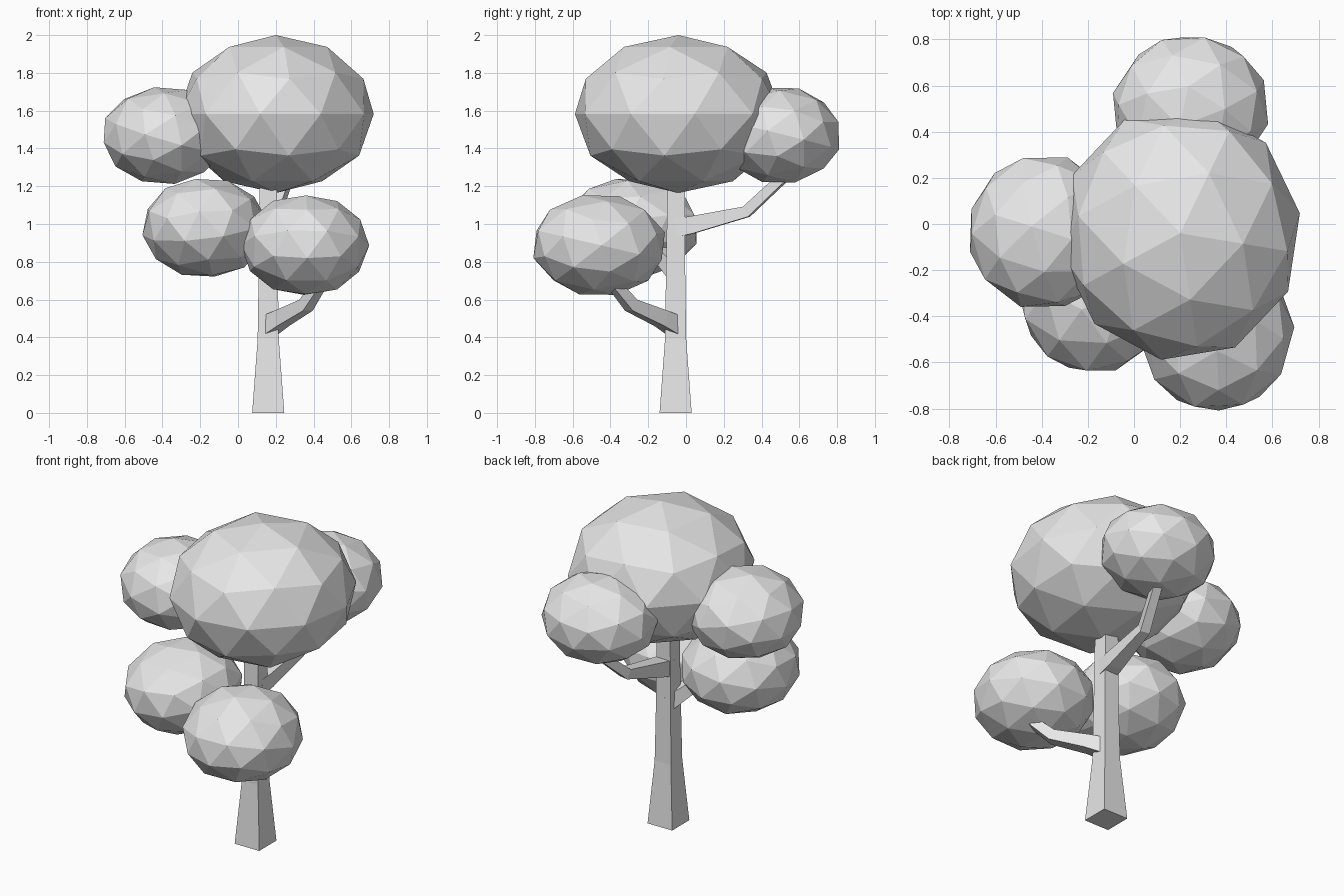
import bpy
import bmesh
from math import radians
from mathutils import Vector, Matrix, Euler

cube = bpy.data.objects.get("Cube")
if cube:
    bpy.data.objects.remove(cube, do_unlink=True)

# One plain material
grey = bpy.data.materials.new("plain_grey")
grey.use_nodes = True
colour = (0.8, 0.8, 0.8, 1.0)
grey.diffuse_color = colour
grey.node_tree.nodes["Principled BSDF"].inputs["Base Color"].default_value = colour


def add_object(name, bm):
    bmesh.ops.recalc_face_normals(bm, faces=bm.faces)
    mesh = bpy.data.meshes.new(name)
    bm.to_mesh(mesh)
    bm.free()
    mesh.materials.append(grey)
    obj = bpy.data.objects.new(name, mesh)
    bpy.context.collection.objects.link(obj)
    return obj


def limb(name, path):
    """Square tube through (x, y, z, half width) points."""
    bm = bmesh.new()
    points = [Vector(p[:3]) for p in path]
    rings = []
    for i, p in enumerate(points):
        ahead = points[min(i + 1, len(points) - 1)]
        behind = points[max(i - 1, 0)]
        along = (ahead - behind).normalized()
        side = along.cross(Vector((0, 0, 1)))
        side = side.normalized() if side.length > 0.1 else Vector((1, 0, 0))
        rise = side.cross(along)
        r = path[i][3]
        rings.append([bm.verts.new(p + side * a * r + rise * b * r)
                      for a, b in ((-1, -1), (1, -1), (1, 1), (-1, 1))])
    for low, high in zip(rings, rings[1:]):
        for k in range(4):
            n = (k + 1) % 4
            bm.faces.new((low[k], low[n], high[n], high[k]))
    bm.faces.new(rings[0])
    bm.faces.new(rings[-1])
    return add_object(name, bm)


def leaf_clump(name, centre, radii, turn):
    """Faceted ball, turned and then squashed."""
    bm = bmesh.new()
    bmesh.ops.create_icosphere(bm, subdivisions=2, radius=1)
    spin = Euler([radians(a) for a in turn]).to_matrix().to_4x4()
    squash = Matrix.Diagonal((*radii, 1))
    bm.transform(Matrix.Translation(centre) @ squash @ spin)
    return add_object(name, bm)


# Trunk and branches
limb("trunk", [(0.16, -0.055, 0, 0.085), (0.16, -0.055, 0.39, 0.056),
               (0.16, -0.055, 0.8, 0.05), (0.16, -0.05, 1.3, 0.046)])
limb("front_branch", [(0.16, -0.055, 0.46, 0.05), (0.23, -0.13, 0.5, 0.042),
                      (0.36, -0.29, 0.57, 0.033), (0.44, -0.39, 0.69, 0.026)])
limb("back_branch", [(0.16, -0.05, 0.98, 0.05), (0.17, 0.03, 0.995, 0.046),
                     (0.195, 0.32, 1.065, 0.03), (0.27, 0.54, 1.27, 0.025)])
limb("side_branch", [(0.16, -0.055, 0.76, 0.045), (0.08, -0.12, 0.83, 0.038),
                     (-0.08, -0.24, 0.95, 0.028)])

# Foliage
leaf_clump("crown", (0.2, -0.04, 1.582), (0.525, 0.555, 0.418), (0, 0, -9))
leaf_clump("upper_side_clump", (-0.39, -0.035, 1.468), (0.335, 0.34, 0.26), (12, 18, 20))
leaf_clump("upper_back_clump", (0.245, 0.5, 1.47), (0.345, 0.325, 0.26), (-14, 10, 40))
leaf_clump("lower_side_clump", (-0.175, -0.29, 0.98), (0.335, 0.365, 0.268), (10, -12, 15))
leaf_clump("lower_front_clump", (0.355, -0.46, 0.888), (0.34, 0.36, 0.272), (-10, 14, 55))
